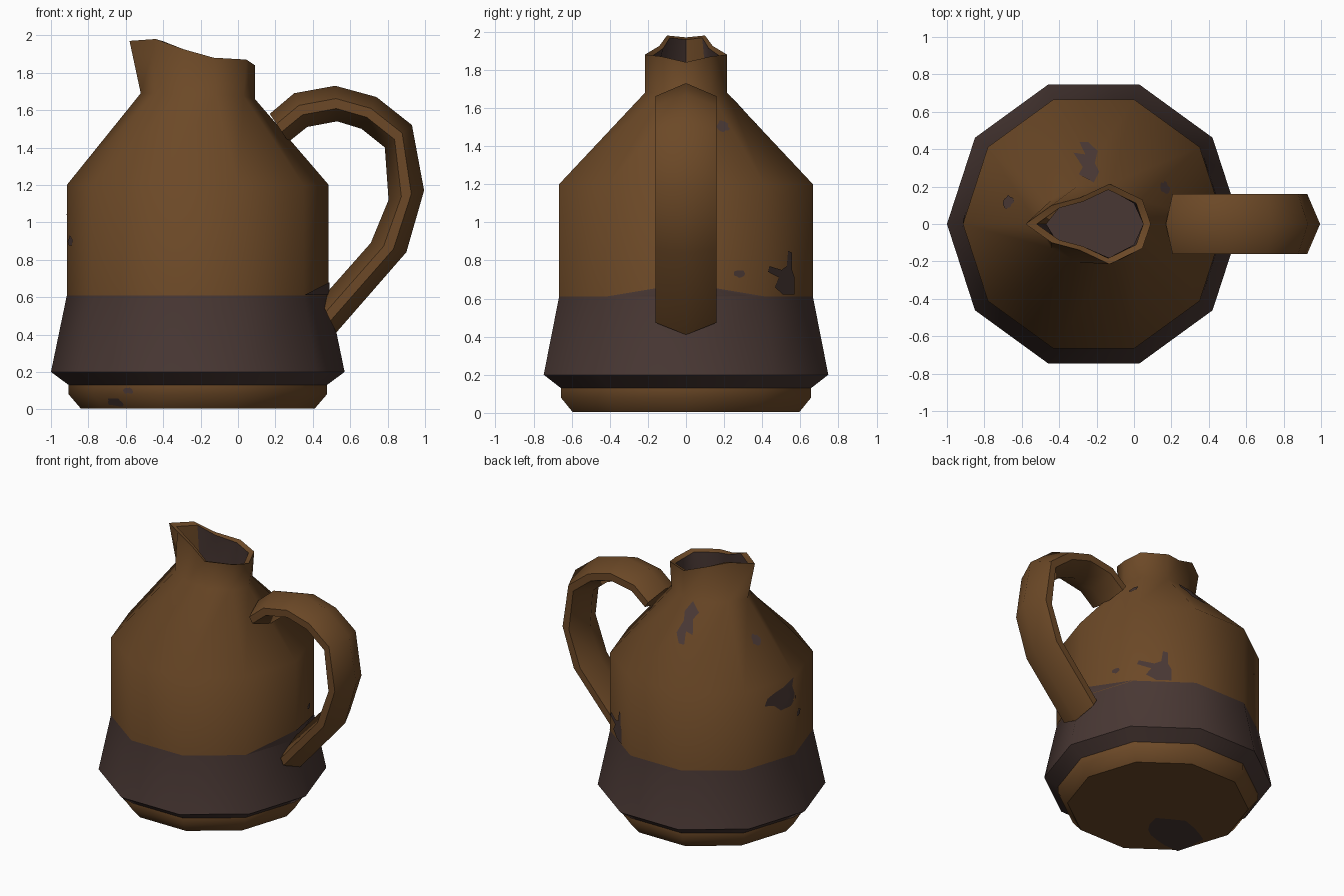
import bpy, bmesh, math, random
from mathutils import Vector
from mathutils.bvhtree import BVHTree

if "Cube" in bpy.data.objects:
    bpy.data.objects.remove(bpy.data.objects["Cube"])

random.seed(4)
CX = -0.215          # axis of the jug body
N = 10               # sides of the body


def material(name, rgb):
    m = bpy.data.materials.new(name)
    m.diffuse_color = (*rgb, 1)
    m.use_nodes = True
    m.node_tree.nodes["Principled BSDF"].inputs["Base Color"].default_value = m.diffuse_color
    return m


BROWN = material("brown_glaze", (0.15, 0.066, 0.020))
DARK = material("dark_clay", (0.066, 0.039, 0.034))


def finish(bm, name, mats, angle=50, normals=True):
    if normals:
        bmesh.ops.recalc_face_normals(bm, faces=bm.faces[:])
    me = bpy.data.meshes.new(name)
    bm.to_mesh(me)
    for m in mats:
        me.materials.append(m)
    for p in me.polygons:
        p.use_smooth = True
    me.set_sharp_from_angle(angle=math.radians(angle))
    ob = bpy.data.objects.new(name, me)
    bpy.context.collection.objects.link(ob)
    return ob


def bridge(bm, a, b, mat=0):
    n = len(a)
    faces = []
    for i in range(n):
        f = bm.faces.new((a[i], a[(i + 1) % n], b[(i + 1) % n], b[i]))
        f.material_index = mat
        faces.append(f)
    return faces


def circle_ring(r, z):
    return [(CX + r * math.cos(math.tau * k / N), r * math.sin(math.tau * k / N), z)
            for k in range(N)]


def half_ring(pts):
    """Mirror six points (handle side to spout) into a full ring of ten."""
    return pts + [(x, -y, z) for x, y, z in reversed(pts[1:5])]


# Jug body: lathe rings, then the spouted neck, lip and hollow inside
neck = half_ring([(0.09, 0, 1.66), (0.03, 0.13, 1.675), (-0.12, 0.215, 1.68),
                  (-0.30, 0.205, 1.68), (-0.44, 0.13, 1.69), (-0.52, 0, 1.69)])
rim = half_ring([(0.09, 0, 1.84), (0.045, 0.13, 1.87), (-0.13, 0.215, 1.88),
                 (-0.29, 0.14, 1.925), (-0.44, 0.10, 1.98), (-0.58, 0, 1.97)])


def shrink(ring, s, dz):
    return [(-0.18 + (x + 0.18) * s, y * s, z + dz) for x, y, z in ring]


profile = [(0.625, 0.004), (0.69, 0.08), (0.69, 0.13), (0.785, 0.20),
           (0.70, 0.61), (0.70, 1.20)]
layers = [circle_ring(r, z) for r, z in profile]
layers += [neck, rim, shrink(rim, 0.85, -0.012), shrink(neck, 0.85, 0.0),
           shrink(neck, 0.85, -0.15)]
dark_layers = {2, 3, 8, 9}

bm = bmesh.new()
rings = [[bm.verts.new(p) for p in layer] for layer in layers]
bm.faces.new(rings[0][::-1])
for i in range(len(rings) - 1):
    fs = bridge(bm, rings[i], rings[i + 1], 1 if i in dark_layers else 0)
    if i == 8:
        fs[4].material_index = 0      # glazed inside of the spout
bm.faces.new(rings[-1]).material_index = 1
bmesh.ops.recalc_face_normals(bm, faces=bm.faces[:])
tree = BVHTree.FromBMesh(bm)
finish(bm, "jug_body", [BROWN, DARK])


# Handle: hexagonal section swept between outer and inner side curves
outer = [(0.17, 1.58), (0.30, 1.69), (0.52, 1.73), (0.74, 1.67), (0.93, 1.52),
         (0.995, 1.17), (0.90, 0.84), (0.525, 0.41)]
inner = [(0.27, 1.43), (0.37, 1.51), (0.53, 1.54), (0.66, 1.50), (0.785, 1.40),
         (0.805, 1.12), (0.71, 0.89), (0.44, 0.585)]
section = [(0, 0), (0.36, 0.16), (0.64, 0.16), (1, 0), (0.64, -0.16), (0.36, -0.16)]
bm = bmesh.new()
loops = []
for (ox, oz), (ix, iz) in zip(outer, inner):
    loops.append([bm.verts.new((ox + (ix - ox) * t, y, oz + (iz - oz) * t))
                  for t, y in section])
for a, b in zip(loops, loops[1:]):
    bridge(bm, a, b)
bm.faces.new(loops[0])
bm.faces.new(loops[-1])
finish(bm, "handle", [BROWN], 60)


# Worn patches: thin skins laid on the body surface
def on_surface(deg, z):
    d = Vector((math.cos(math.radians(deg)), math.sin(math.radians(deg)), 0))
    hit, nor, _, _ = tree.ray_cast(Vector((CX, 0, z)) + d * 2, -d)
    return hit + nor * 0.005


def patch(name, deg, z, outline, mat=DARK):
    bm = bmesh.new()
    mid = bm.verts.new(on_surface(deg, z))
    prev = None
    n = len(outline)
    for s in (0.25, 0.5, 0.75, 1.0):
        ring = [bm.verts.new(on_surface(deg + a * s, z + h * s)) for a, h in outline]
        if prev:
            bridge(bm, prev, ring)
        else:
            for i in range(n):
                bm.faces.new((mid, ring[i], ring[(i + 1) % n]))
        prev = ring
    finish(bm, name, [mat], normals=False)


def blob(w, h, n=14):
    out = []
    for i in range(n):
        t, r = math.tau * i / n, random.uniform(0.65, 1.1)
        out.append((w * r * math.cos(t), h * r * math.sin(t)))
    return out


patch("band_rise", 0, 0.625, [(36, -0.015), (0, 0.055), (-36, -0.015), (0, -0.015)])
patch("worn_patch_side", 52, 0.69, [(6, -0.07), (6, 0.02), (4, 0.06), (4, 0.15), (1, 0.16),
      (0, 0.08), (-4, 0.06), (-13, 0.08), (-14, 0.05), (-6, 0.02), (-9, -0.03), (-3, -0.07)])
patch("worn_patch_shoulder", 92, 1.56, [(14, -0.06), (9, 0.02), (15, 0.06), (-2, 0.11),
      (-8, 0.05), (-3, 0.0), (-5, -0.07), (2, -0.12), (8, -0.12), (5, -0.05)])
patch("worn_patch_left", 170, 1.08, [(11, -0.04), (8, 0.06), (9, 0.12), (2, 0.07),
      (-4, 0.05), (-10, 0.02), (-12, -0.03), (-5, -0.05), (0, -0.10), (7, -0.09)])
for i, (deg, z, w, h) in enumerate([(25, 0.73, 3, 0.025), (27, 1.50, 5, 0.03),
                                    (166, 1.46, 5, 0.035), (186, 0.90, 4, 0.03),
                                    (226, 0.04, 5, 0.028), (236, 0.10, 3, 0.02)]):
    patch("worn_spot_%d" % i, deg, z, blob(w, h))

# Worn patch under the base
bm = bmesh.new()
pts = [(CX - 0.33 + 0.26 * r * math.cos(t), -0.22 + 0.2 * r * math.sin(t), 0)
       for t, r in ((math.tau * i / 14, random.uniform(0.7, 1.05)) for i in range(14))]
bm.faces.new([bm.verts.new(p) for p in reversed(pts)])
finish(bm, "worn_patch_base", [DARK], normals=False)
